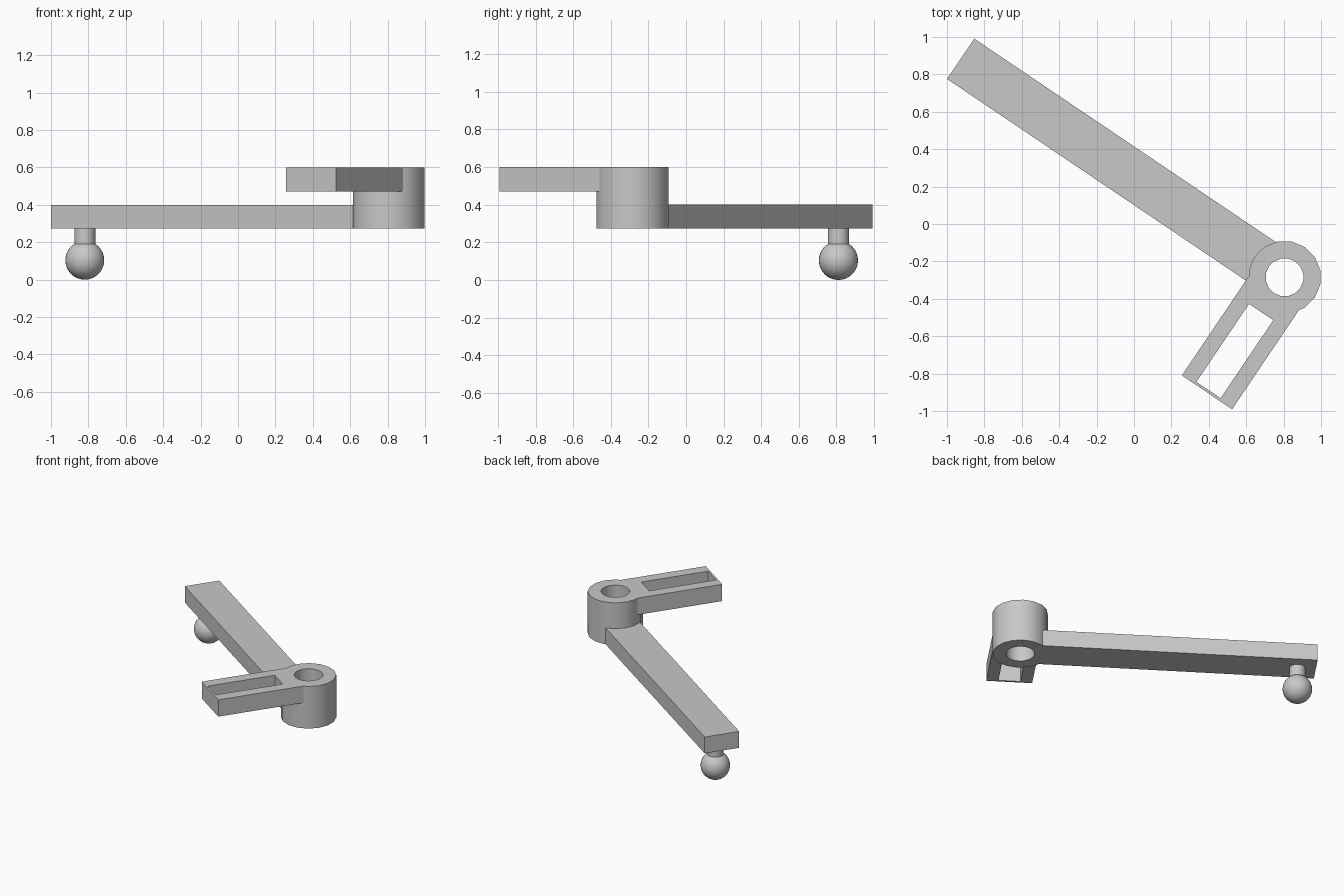
import bpy, bmesh, math

cube = bpy.data.objects.get("Cube")
if cube:
    bpy.data.objects.remove(cube, do_unlink=True)

HUB = (0.805, -0.285, 0.0)      # pivot axis; local x runs along the long arm
TURN = math.radians(146)

grey = bpy.data.materials.new("plain_grey")
grey.use_nodes = True
grey.diffuse_color = (0.58, 0.58, 0.58, 1)
grey.node_tree.nodes["Principled BSDF"].inputs["Base Color"].default_value = (0.58, 0.58, 0.58, 1)


def finish(name, bm, smooth=False):
    bmesh.ops.recalc_face_normals(bm, faces=bm.faces[:])
    mesh = bpy.data.meshes.new(name)
    bm.to_mesh(mesh)
    bm.free()
    mesh.materials.append(grey)
    obj = bpy.data.objects.new(name, mesh)
    bpy.context.collection.objects.link(obj)
    obj.location = HUB
    obj.rotation_euler.z = TURN
    if smooth:
        bpy.ops.object.select_all(action='DESELECT')
        obj.select_set(True)
        bpy.context.view_layer.objects.active = obj
        bpy.ops.object.shade_smooth_by_angle(angle=math.radians(30))
    return obj


def rect(x0, x1, y0, y1):
    return [(x0, y0), (x1, y0), (x1, y1), (x0, y1)]


def circle(radius, sides, cx=0.0):
    steps = [math.tau * i / sides for i in range(sides)]
    return [(cx + radius * math.cos(a), radius * math.sin(a)) for a in steps]


def prism(name, outer, z0, z1, inner=None, smooth=False):
    """Upright prism of an outline, with an optional through hole."""
    bm = bmesh.new()

    def loop(points, z):
        return [bm.verts.new((x, y, z)) for x, y in points]

    def wall(a, b):
        n = len(a)
        for i in range(n):
            j = (i + 1) % n
            bm.faces.new((a[i], a[j], b[j], b[i]))

    low, high = loop(outer, z0), loop(outer, z1)
    wall(low, high)
    if inner:
        hole_low, hole_high = loop(inner, z0), loop(inner, z1)
        wall(hole_high, hole_low)
        wall(high, hole_high)
        wall(hole_low, low)
    else:
        bm.faces.new(high)
        bm.faces.new(low[::-1])
    return finish(name, bm, smooth)


# Pivot sleeve with its bore
prism("pivot_hub", circle(0.195, 16), 0.273, 0.60, circle(0.102, 16), True)

# Long lower arm
prism("long_arm", rect(0.13, 2.089, -0.13, 0.13), 0.273, 0.40)

# Short upper arm with a slot
prism("slotted_arm", rect(-0.162, 0.162, 0.102, 0.742), 0.47, 0.60,
      rect(-0.078, 0.078, 0.224, 0.727))

# Ball stud under the end of the long arm
prism("ball_neck", circle(0.057, 16, 1.959), 0.15, 0.28, smooth=True)
bm = bmesh.new()
bmesh.ops.create_uvsphere(bm, u_segments=32, v_segments=16, radius=0.104)
bmesh.ops.translate(bm, verts=bm.verts[:], vec=(1.959, 0, 0.104))
finish("ball", bm, True)
